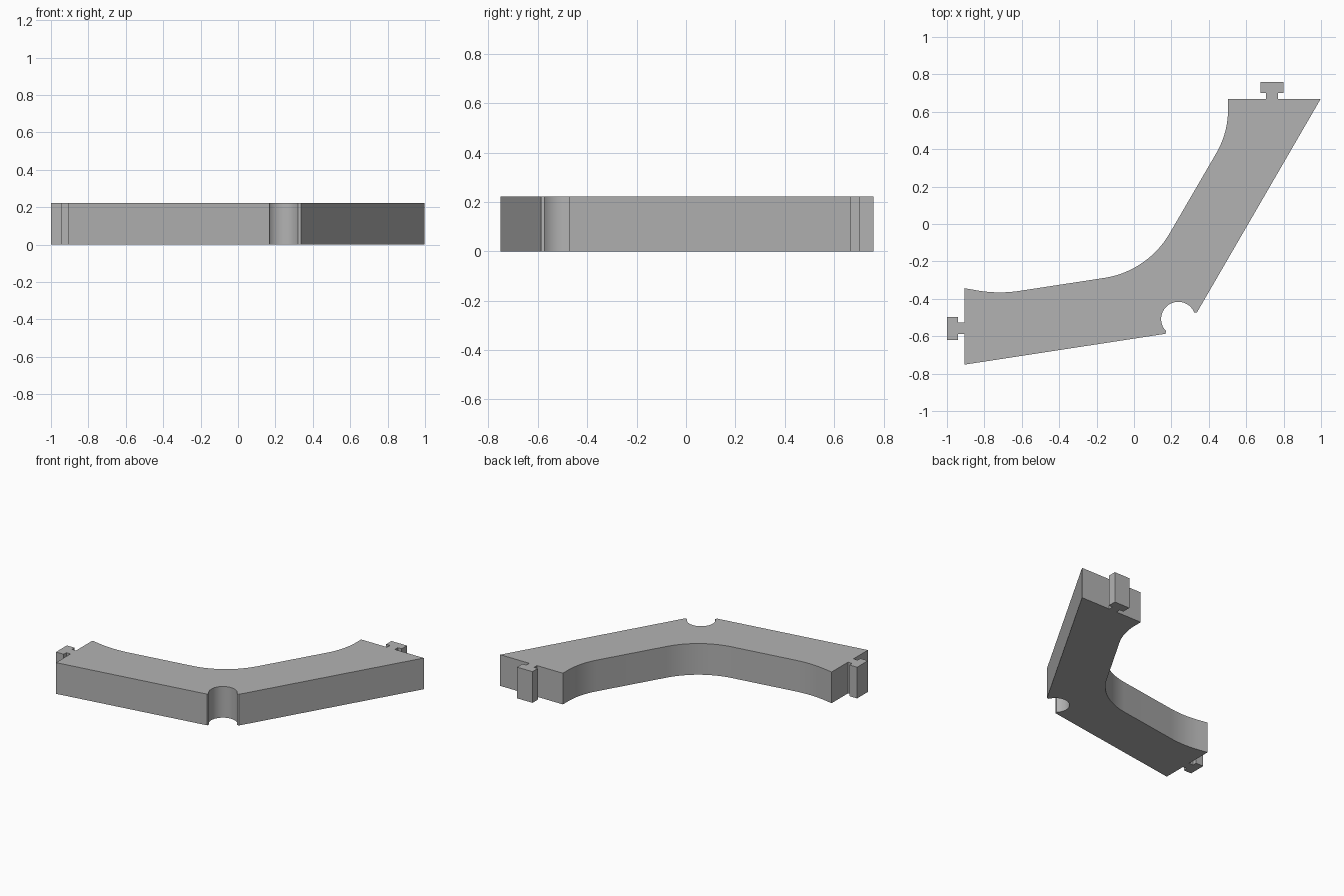
import bpy, bmesh, math
from mathutils import Vector

if "Cube" in bpy.data.objects:
    bpy.data.objects.remove(bpy.data.objects["Cube"], do_unlink=True)

HEIGHT = 0.222

grey = bpy.data.materials.new("plain grey")
grey.use_nodes = True
colour = (0.45, 0.45, 0.45, 1)
grey.diffuse_color = colour
grey.node_tree.nodes["Principled BSDF"].inputs["Base Color"].default_value = colour


def arc(centre, radius, start, end, steps):
    """Points along an arc, angles in radians."""
    angles = [start + (end - start) * i / steps for i in range(steps + 1)]
    return [Vector((centre[0] + radius * math.cos(a),
                    centre[1] + radius * math.sin(a))) for a in angles]


def fillet(before, corner, after, radius, steps=16):
    """Round a corner with an arc tangent to both neighbouring edges."""
    p = Vector(corner)
    u = (Vector(before) - p).normalized()
    v = (Vector(after) - p).normalized()
    half = u.angle(v) / 2
    centre = p + (u + v).normalized() * radius / math.sin(half)
    reach = radius / math.tan(half)
    a, b = p + u * reach - centre, p + v * reach - centre
    start = math.atan2(a.y, a.x)
    sweep = math.atan2(a.x * b.y - a.y * b.x, a.dot(b))
    return arc(centre, radius, start, start + sweep, steps)


def tab(base, out):
    """T-shaped connector outline, counter-clockwise, pointing along out."""
    base, out = Vector(base), Vector(out)
    side = Vector((out.y, -out.x))
    half = [(0.031, 0), (0.031, 0.033), (0.061, 0.033), (0.061, 0.093)]
    loop = half + [(-s, d) for s, d in reversed(half)]
    return [base + side * s + out * d for s, d in loop]


# Key corners of the bent body
left_low, left_high = (-0.907, -0.752), (-0.907, -0.343)
right_out, right_in = (0.997, 0.667), (0.503, 0.667)
bend, upper, lower = (0.0725, -0.253), (0.503, 0.487), (-0.726, -0.375)

outline = [Vector(left_low), Vector((0.168, -0.587))]
# Round notch at the outer bend
outline += arc((0.237, -0.508), 0.092, math.radians(224.5), math.radians(23), 32)
outline += [Vector((0.337, -0.472)), Vector(right_out)]
outline += tab((0.738, 0.667), (0, 1))
outline.append(Vector(right_in))
# Inner edge with three rounded bends
outline += fillet(right_in, upper, bend, 0.47)
outline += fillet(upper, bend, lower, 0.49, 24)
outline += fillet(bend, lower, left_high, 0.7)
outline.append(Vector(left_high))
outline += tab((-0.907, -0.558), (-1, 0))

# Extrude the outline into a solid
bm = bmesh.new()
face = bm.faces.new([bm.verts.new((p.x, p.y, 0)) for p in outline])
raised = bmesh.ops.extrude_face_region(bm, geom=[face], use_keep_orig=True)
bmesh.ops.translate(bm, vec=(0, 0, HEIGHT),
                    verts=[g for g in raised["geom"] if isinstance(g, bmesh.types.BMVert)])
bmesh.ops.recalc_face_normals(bm, faces=bm.faces)
mesh = bpy.data.meshes.new("angled_bracket")
bm.to_mesh(mesh)
bm.free()
mesh.materials.append(grey)

bracket = bpy.data.objects.new("angled_bracket", mesh)
bpy.context.collection.objects.link(bracket)
bpy.context.view_layer.objects.active = bracket
bracket.select_set(True)
bpy.ops.object.shade_smooth_by_angle(angle=math.radians(20))
